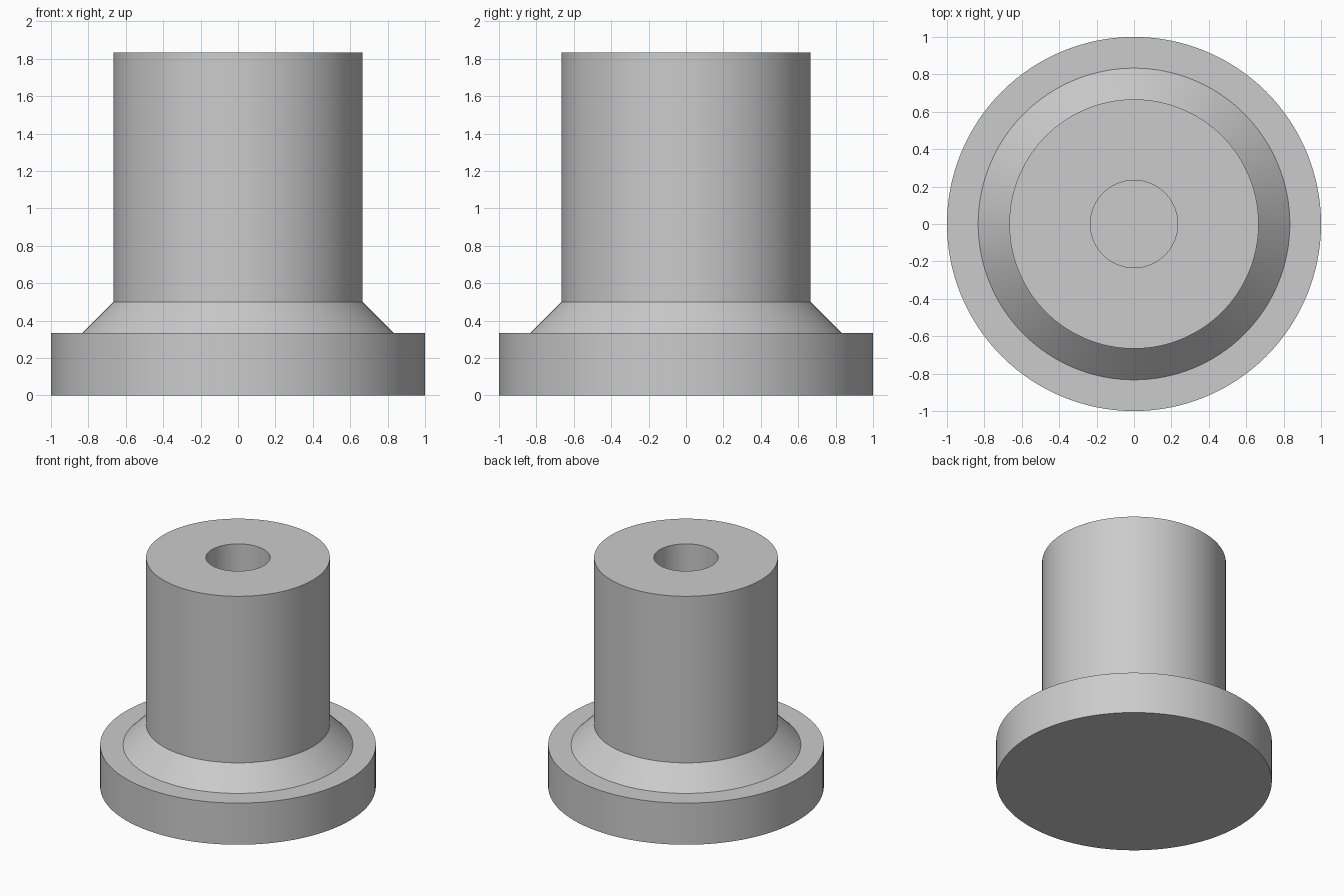
import bpy
import bmesh
from math import tau, radians
from mathutils import Vector

cube = bpy.data.objects.get("Cube")
if cube:
    bpy.data.objects.remove(cube, do_unlink=True)

SEGMENTS = 128
UNIT = 1 / 6

# Single plain grey
grey = bpy.data.materials.new("light_grey")
grey.use_nodes = True
colour = (0.6, 0.6, 0.6, 1)
grey.diffuse_color = colour
grey.node_tree.nodes["Principled BSDF"].inputs["Base Color"].default_value = colour


def lathe(name, profile):
    """Turn a radius/height profile around z; its ends lie on the axis."""
    bm = bmesh.new()
    verts = [bm.verts.new((r * UNIT, 0, z * UNIT)) for r, z in profile]
    edges = [bm.edges.new(pair) for pair in zip(verts, verts[1:])]
    bmesh.ops.spin(bm, geom=verts + edges, cent=Vector(), axis=(0, 0, 1),
                   angle=tau, steps=SEGMENTS)
    bmesh.ops.remove_doubles(bm, verts=bm.verts, dist=0.0001)
    bmesh.ops.recalc_face_normals(bm, faces=bm.faces)
    mesh = bpy.data.meshes.new(name)
    bm.to_mesh(mesh)
    bm.free()
    mesh.materials.append(grey)
    obj = bpy.data.objects.new(name, mesh)
    bpy.context.collection.objects.link(obj)
    bpy.ops.object.select_all(action="DESELECT")
    obj.select_set(True)
    bpy.context.view_layer.objects.active = obj
    bpy.ops.object.shade_smooth_by_angle(angle=radians(30))
    return obj


# Disc flange, conical shoulder, round stem and blind bore in one turned body
flange = [(0, 0), (6, 0), (6, 2)]
shoulder = [(5, 2), (4, 3)]
stem = [(4, 11)]
bore = [(1.4, 11), (1.4, 3), (0, 3)]
lathe("flanged_stem", flange + shoulder + stem + bore)
